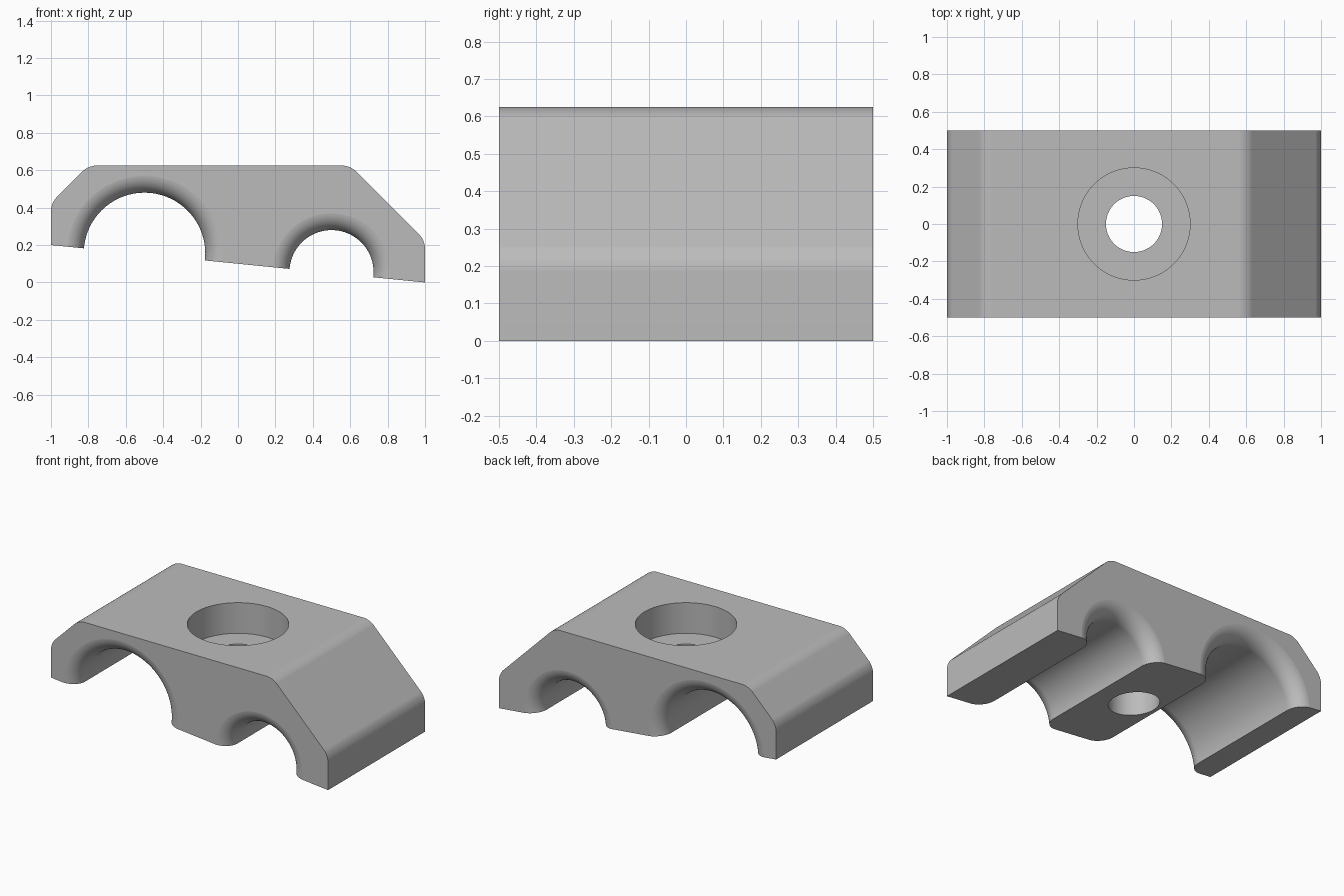
import bpy
import bmesh
from math import sin, cos, pi, radians
from mathutils import Matrix, Vector

cube = bpy.data.objects.get("Cube")
if cube:
    bpy.data.objects.remove(cube, do_unlink=True)

DEPTH = 0.5      # half of the block's depth
TOP = 0.625
FILLET = 0.1

grey = bpy.data.materials.new("plain grey")
grey.use_nodes = True
grey.diffuse_color = (0.5, 0.5, 0.5, 1)
grey.node_tree.nodes["Principled BSDF"].inputs["Base Color"].default_value = (0.5, 0.5, 0.5, 1)


def finish(name, bm):
    bmesh.ops.recalc_face_normals(bm, faces=bm.faces)
    mesh = bpy.data.meshes.new(name)
    bm.to_mesh(mesh)
    bm.free()
    mesh.materials.append(grey)
    obj = bpy.data.objects.new(name, mesh)
    bpy.context.collection.objects.link(obj)
    return obj


def lathe(name, outline, matrix, sides=96):
    """Capped solid of revolution about local z from (radius, height) pairs."""
    bm = bmesh.new()
    rings = [[bm.verts.new((r * cos(2 * pi * i / sides), r * sin(2 * pi * i / sides), h))
              for i in range(sides)] for r, h in outline]
    for low, high in zip(rings, rings[1:]):
        for i in range(sides):
            j = (i + 1) % sides
            bm.faces.new((low[i], low[j], high[j], high[i]))
    bm.faces.new(rings[0])
    bm.faces.new(rings[-1])
    bm.transform(matrix)
    return finish(name, bm)


def groove(name, x, z, radius):
    """Cylinder along y that flares with a quarter-round at both ends."""
    steps = 12
    flare = [(radius + FILLET * (1 - cos(a)), DEPTH + 0.0005 - FILLET + FILLET * sin(a))
             for a in (pi / 2 * i / steps for i in range(steps + 1))]
    flare.append((radius + FILLET, DEPTH + 0.1))
    outline = [(r, -h) for r, h in reversed(flare)] + flare
    return lathe(name, outline, Matrix.Translation((x, 0, z)) @ Matrix.Rotation(pi / 2, 4, "X"))


# Block: extruded side profile with softened shoulder edges
profile = [(-1, 0.2), (1, 0), (1, 0.225), (0.6, TOP), (-0.8, TOP), (-1, 0.425)]
bm = bmesh.new()
face = bm.faces.new([bm.verts.new((x, -DEPTH, z)) for x, z in profile])
extruded = bmesh.ops.extrude_face_region(bm, geom=[face])["geom"]
bmesh.ops.translate(bm, vec=Vector((0, 2 * DEPTH, 0)),
                    verts=[v for v in extruded if isinstance(v, bmesh.types.BMVert)])
shoulders = [e for e in bm.edges
             if abs(e.verts[0].co.y - e.verts[1].co.y) > DEPTH and e.verts[0].co.z > 0.21]
bmesh.ops.bevel(bm, geom=shoulders, offset=0.041, offset_type="OFFSET",
                segments=8, profile=0.5, affect="EDGES")
block = finish("clamp_block", bm)

# Cutters: two pipe grooves and a counterbored bolt hole
cutters = [
    groove("large_groove_cutter", -0.5, 0.155, 0.325),
    groove("small_groove_cutter", 0.5, 0.055, 0.225),
    lathe("bolt_hole_cutter",
          [(0.15, -0.2), (0.15, TOP - 0.2), (0.3, TOP - 0.2), (0.3, TOP + 0.1)],
          Matrix.Identity(4)),
]

bpy.ops.object.select_all(action="DESELECT")
block.select_set(True)
bpy.context.view_layer.objects.active = block
for cutter in cutters:
    cutter.hide_render = True
    cut = block.modifiers.new(cutter.name, "BOOLEAN")
    cut.operation = "DIFFERENCE"
    cut.solver = "EXACT"
    cut.object = cutter
    bpy.ops.object.modifier_apply(modifier=cut.name)
    bpy.data.objects.remove(cutter, do_unlink=True)

# Smooth rounds, crisp edges, level flat faces
bpy.ops.object.shade_smooth_by_angle(angle=radians(30))
normals = block.modifiers.new("level_normals", "WEIGHTED_NORMAL")
normals.keep_sharp = True
